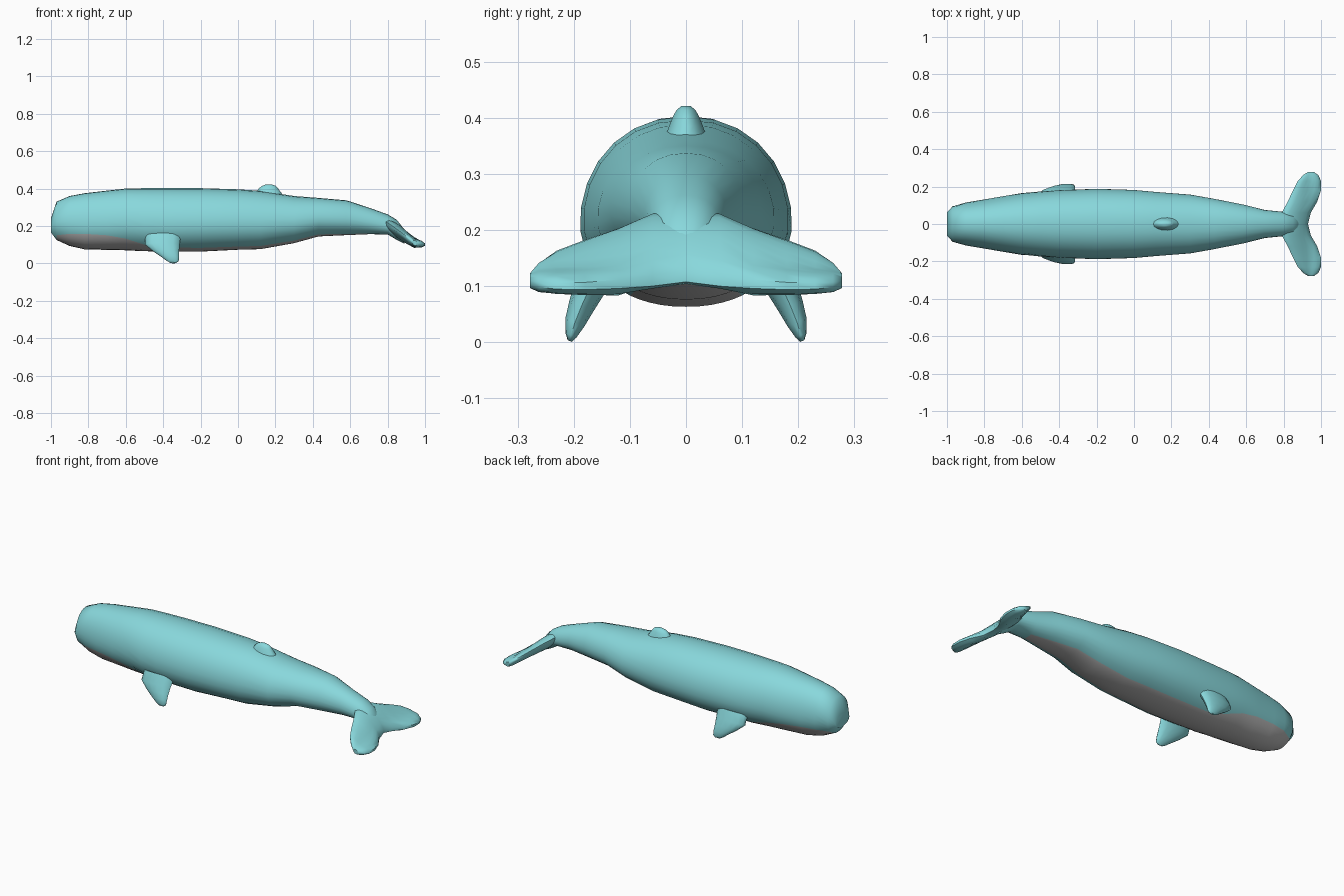
import bpy, bmesh, math

if "Cube" in bpy.data.objects:
    bpy.data.objects.remove(bpy.data.objects["Cube"])


def material(name, rgb):
    m = bpy.data.materials.new(name)
    m.diffuse_color = (*rgb, 1)
    m.use_nodes = True
    m.node_tree.nodes["Principled BSDF"].inputs["Base Color"].default_value = m.diffuse_color
    return m


TEAL = material("teal skin", (0.25, 0.69, 0.72))
GREY = material("pale grey belly", (0.5, 0.5, 0.5))


def loft(name, rings, mats=(TEAL,), rule=None):
    """Skin a list of closed rings, cap both ends and shade smooth."""
    bm = bmesh.new()
    rows = [[bm.verts.new(p) for p in r] for r in rings]
    n = len(rows[0])
    for i in range(len(rows) - 1):
        for k in range(n):
            j = (k + 1) % n
            f = bm.faces.new((rows[i][k], rows[i][j], rows[i + 1][j], rows[i + 1][k]))
            if rule:
                f.material_index = rule(i, k)
    bm.faces.new(rows[0])
    bm.faces.new(rows[-1])
    bmesh.ops.recalc_face_normals(bm, faces=bm.faces)
    me = bpy.data.meshes.new(name)
    bm.to_mesh(me)
    bm.free()
    for m in mats:
        me.materials.append(m)
    ob = bpy.data.objects.new(name, me)
    bpy.context.collection.objects.link(ob)
    smooth(ob)
    return ob


def smooth(ob):
    bpy.ops.object.select_all(action='DESELECT')
    ob.select_set(True)
    bpy.context.view_layer.objects.active = ob
    bpy.ops.object.shade_smooth_by_angle(angle=math.radians(50))


# Body stations: x, bottom z, top z, half width, height of belly colour seam
STATIONS = [
    (-1.0, .165, .24, .062, .166), (-.97, .125, .33, .095, .15),
    (-.9, .093, .36, .115, .158), (-.82, .075, .375, .128, .158),
    (-.7, .072, .389, .149, .15), (-.6, .07, .40, .165, .132),
    (-.5, .065, .402, .174, .10), (-.4, .064, .403, .181, .085),
    (-.2, .063, .402, .189, .083), (0, .073, .396, .183, .09),
    (.12, .076, .388, .172, .093), (.3, .108, .36, .158, .122),
    (.43, .144, .35, .135, .155), (.58, .151, .337, .105, .158),
    (.7, .156, .298, .075, .159), (.8, .155, .262, .065, .156),
    (.85, .125, .232, .055, .126), (.89, .105, .18, .035, .106)]
BELLY, SIDE = 5, 11


def body_ring(x, zb, zt, hw, seam):
    zc = zb + .44 * (zt - zb)
    # angle from straight down at which the seam lies
    a0 = math.acos(min(.999, (zc - seam) / (zc - zb)))
    half = [a0 * i / BELLY for i in range(BELLY)]
    half += [a0 + (math.pi - a0) * i / SIDE for i in range(SIDE + 1)]
    pts = []
    for a in half:
        c = math.cos(a)
        y = hw * abs(math.sin(a)) ** .92
        pts.append((x, y, zc - c * ((zc - zb) if c > 0 else (zt - zc))))
    return pts + [(x, -y, z) for x, y, z in pts[-2:0:-1]]


rings = [body_ring(*s) for s in STATIONS]
COUNT = len(rings[0])


def belly_rule(i, k):
    return int(1 <= i <= 13 and (k < BELLY or k >= COUNT - BELLY))


loft("body", rings, (TEAL, GREY), belly_rule)


# Tail fluke: one lens-shaped section per span position, mirrored about y = 0
def slope(x):
    pts = [(.76, .225), (.80, .21), (.87, .162), (.94, .11), (1.0, .10)]
    for (x0, z0), (x1, z1) in zip(pts, pts[1:]):
        if x <= x1:
            return z0 + (z1 - z0) * (x - x0) / (x1 - x0)
    return pts[-1][1]


def fluke_ring(y, lead, trail, thick):
    up, low = [], []
    for i in range(9):
        t = i / 8
        x = lead + (trail - lead) * t
        h = thick / 2 * (.25 + .75 * math.sin(math.pi * t) ** .6 if 0 < i < 8 else .25)
        up.append((x, y, slope(x) + h))
        low.append((x, y, slope(x) - h))
    return up + low[::-1]


SPAN = [(0, .79, .93, .08), (.06, .79, .945, .075), (.12, .822, .98, .062),
        (.18, .85, 1.0, .052), (.23, .876, 1.0, .045), (.262, .905, .985, .038),
        (.278, .93, .962, .025)]
spans = [(-y, a, b, t) for y, a, b, t in SPAN[:0:-1]] + SPAN
loft("tail_fluke", [fluke_ring(*s) for s in spans])

# Flippers: elliptical sections from shoulder to tip (x, y, z, chord, thickness)
FLIPPER = [(-.40, .145, .15, .19, .06), (-.405, .17, .10, .185, .055),
           (-.385, .186, .065, .14, .045), (-.363, .198, .035, .095, .035),
           (-.348, .205, .012, .062, .02), (-.345, .207, .002, .03, .008)]
for side, label in ((1, "left"), (-1, "right")):
    loft(label + "_flipper", [
        [(x + c / 2 * math.cos(a), side * (y + t / 2 * math.sin(a)),
          z + .012 * math.sin(a) * t / .06)
         for a in (2 * math.pi * k / 14 for k in range(14))]
        for x, y, z, c, t in FLIPPER])

# Dorsal hump: tapering sections (z, centre x, length, width)
HUMP = [(.36, .165, .16, .08), (.385, .163, .125, .062), (.402, .163, .10, .048),
        (.414, .165, .075, .034), (.421, .165, .035, .016)]
loft("dorsal_hump", [
    [(x + l / 2 * math.cos(a), w / 2 * math.sin(a), z)
     for a in (2 * math.pi * k / 14 for k in range(14))]
    for z, x, l, w in HUMP])
